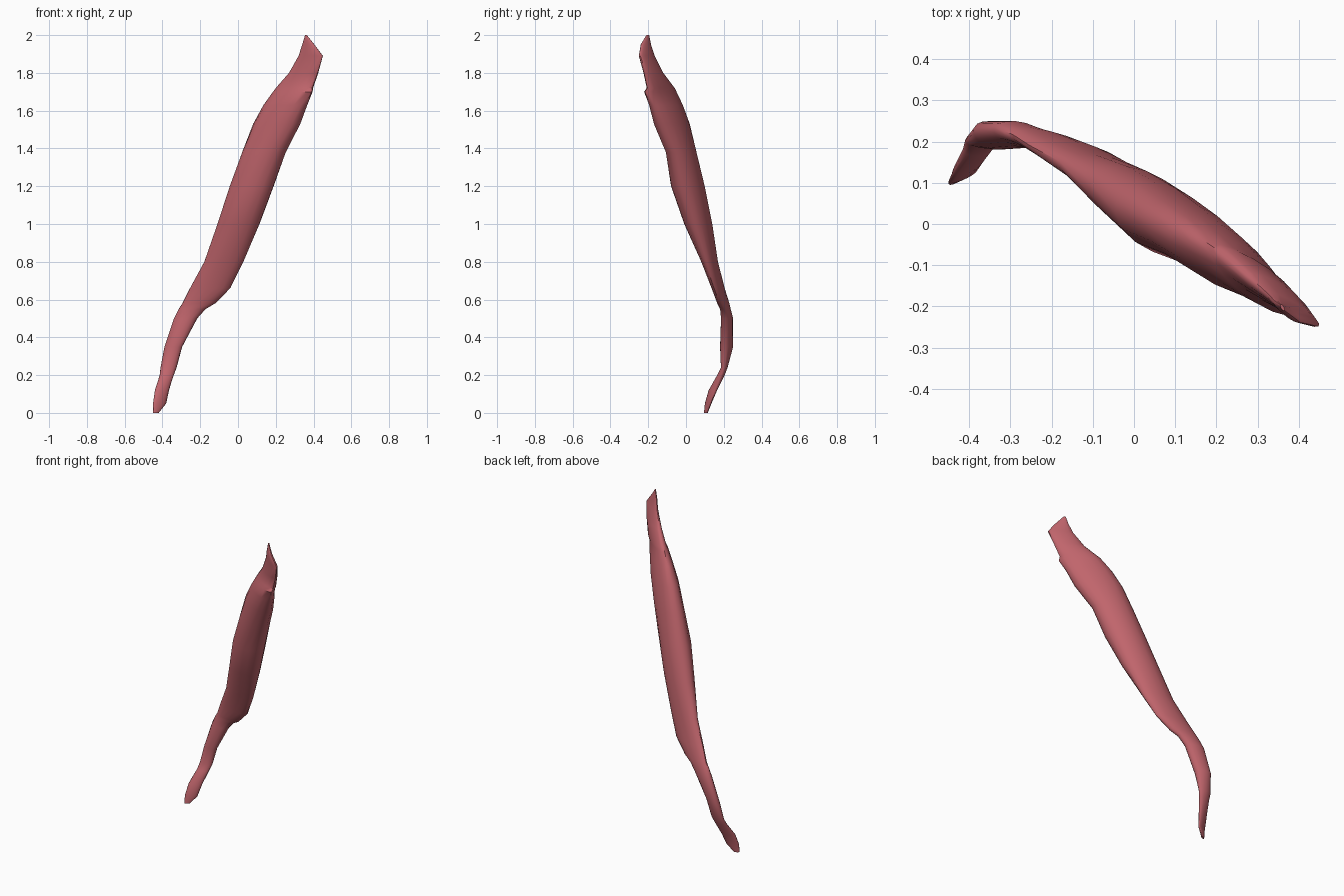
import bpy, bmesh, math

# Horizontal sections: z, x min, x max, y min, y max, skew (-1 = thin diagonal falling to the right)
SECTIONS = [
    (0.00, -0.45, -0.42, 0.095, 0.115, 0.7),
    (0.05, -0.45, -0.38, 0.10, 0.135, 0.8),
    (0.12, -0.44, -0.365, 0.12, 0.165, 0.6),
    (0.20, -0.415, -0.34, 0.165, 0.205, 0.2),
    (0.24, -0.41, -0.325, 0.185, 0.22, 0.0),
    (0.35, -0.39, -0.295, 0.18, 0.25, -0.3),
    (0.50, -0.34, -0.215, 0.185, 0.25, -0.3),
    (0.55, -0.315, -0.17, 0.18, 0.237, -0.4),
    (0.58, -0.295, -0.12, 0.165, 0.23, -0.5),
    (0.66, -0.255, -0.04, 0.135, 0.205, -0.5),
    (0.80, -0.18, 0.03, 0.08, 0.17, -0.4),
    (1.00, -0.11, 0.115, -0.01, 0.14, -0.3),
    (1.20, -0.045, 0.19, -0.08, 0.10, -0.3),
    (1.38, 0.02, 0.255, -0.108, 0.057, -0.4),
    (1.53, 0.08, 0.33, -0.17, 0.02, -0.6),
    (1.63, 0.135, 0.367, -0.195, -0.017, -0.72),
    (1.70, 0.185, 0.395, -0.222, -0.05, -0.8),
    (1.72, 0.20, 0.398, -0.208, -0.06, -0.8),
    (1.80, 0.27, 0.425, -0.225, -0.12, -0.8),
    (1.89, 0.32, 0.45, -0.25, -0.165, -0.88),
    (1.95, 0.34, 0.405, -0.24, -0.185, -0.85),
    (2.00, 0.355, 0.365, -0.21, -0.195, -0.6),
]
SIDES = 16

red = bpy.data.materials.new("muscle red")
red.diffuse_color = (0.53, 0.13, 0.15, 1)

# Muscle body lofted through the sections
bm = bmesh.new()
rings = []
for z, x0, x1, y0, y1, skew in SECTIONS:
    shift = math.asin(skew) / 2   # split over both axes so the rings do not twist
    ring = []
    for i in range(SIDES):
        t = 2 * math.pi * i / SIDES
        x = (x0 + x1) / 2 + (x1 - x0) / 2 * math.cos(t - shift)
        y = (y0 + y1) / 2 + (y1 - y0) / 2 * math.sin(t + shift)
        ring.append(bm.verts.new((x, y, z)))
    rings.append(ring)
for a, b in zip(rings, rings[1:]):
    for i in range(SIDES):
        j = (i + 1) % SIDES
        bm.faces.new((a[i], a[j], b[j], b[i]))

# Closed tendon ends
bm.faces.new(rings[0][::-1])
bm.faces.new(rings[-1])
bmesh.ops.recalc_face_normals(bm, faces=bm.faces[:])

mesh = bpy.data.meshes.new("muscle")
bm.to_mesh(mesh)
bm.free()
mesh.materials.append(red)
muscle = bpy.data.objects.new("muscle", mesh)
bpy.context.collection.objects.link(muscle)
bpy.context.view_layer.objects.active = muscle
muscle.select_set(True)
bpy.ops.object.shade_smooth_by_angle(angle=math.radians(45))
